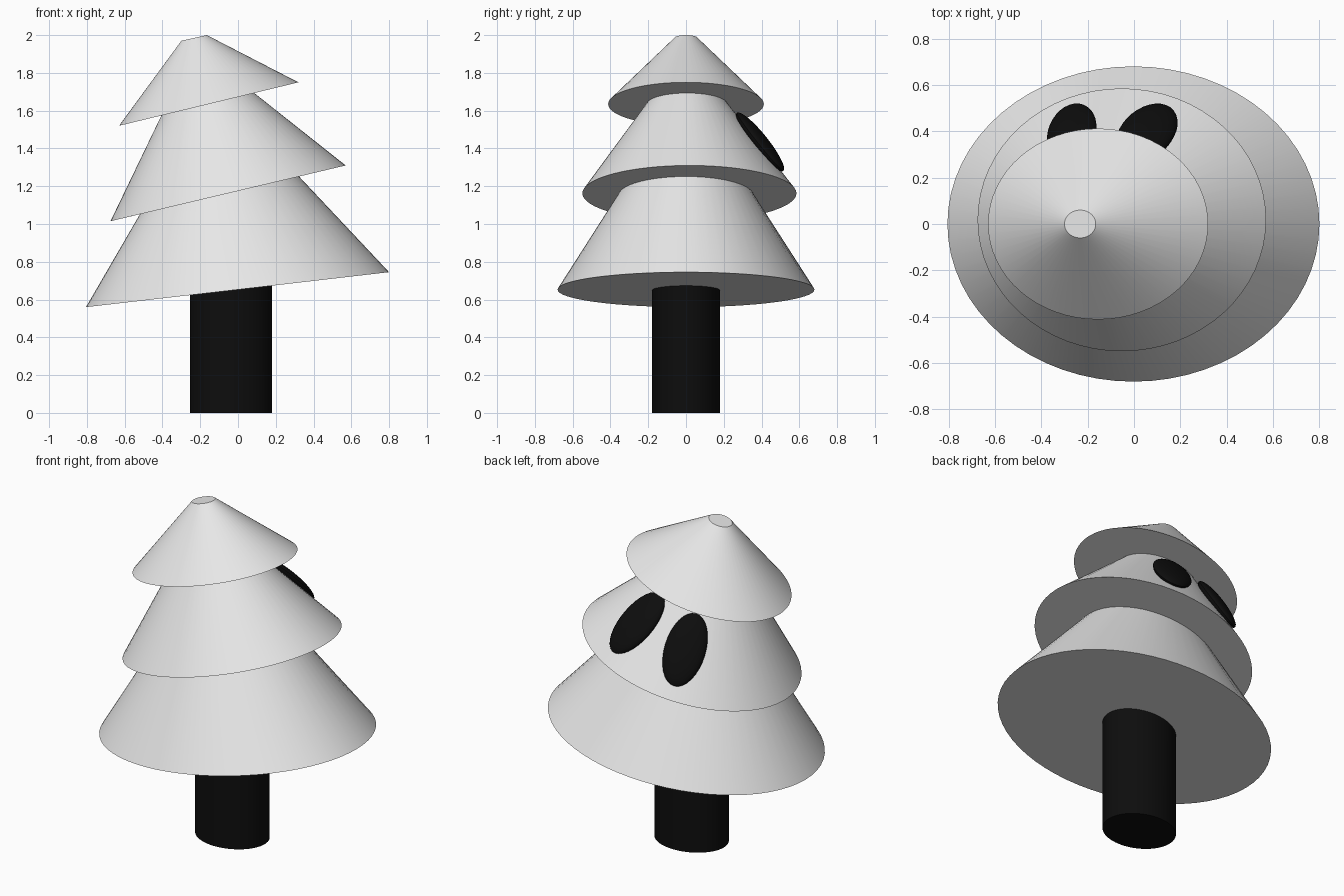
import bpy, bmesh, math
from mathutils import Vector, Matrix

if "Cube" in bpy.data.objects:
    bpy.data.objects.remove(bpy.data.objects["Cube"])


def material(name, v):
    m = bpy.data.materials.new(name)
    m.diffuse_color = (v, v, v, 1)
    m.use_nodes = True
    m.node_tree.nodes["Principled BSDF"].inputs["Base Color"].default_value = m.diffuse_color
    return m


WHITE = material("snow_white", 0.8)
BLACK = material("soft_black", 0.004)


def finish(name, bm, mat):
    bmesh.ops.recalc_face_normals(bm, faces=bm.faces)
    me = bpy.data.meshes.new(name)
    bm.to_mesh(me)
    bm.free()
    me.materials.append(mat)
    ob = bpy.data.objects.new(name, me)
    bpy.context.collection.objects.link(ob)
    bpy.ops.object.select_all(action='DESELECT')
    ob.select_set(True)
    bpy.context.view_layer.objects.active = ob
    bpy.ops.object.shade_smooth_by_angle(angle=math.radians(30))
    return ob


def ring_point(ring, a):
    """Point on a leaning ellipse given as (left x, left z, right x, right z, y radius, y centre)."""
    lx, lz, rx, rz, ry, yc = ring
    k = (1 + math.cos(a)) / 2
    return Vector((lx + (rx - lx) * k, yc + ry * math.sin(a), lz + (rz - lz) * k))


def surface(low, high, t, a):
    return ring_point(low, a).lerp(ring_point(high, a), t)


def loft(name, low, high, mat, n=64):
    bm = bmesh.new()
    rings = [[bm.verts.new(ring_point(r, 2 * math.pi * i / n)) for i in range(n)] for r in (low, high)]
    for i in range(n):
        j = (i + 1) % n
        bm.faces.new((rings[0][i], rings[0][j], rings[1][j], rings[1][i]))
    for r in rings:
        bm.faces.new(r)
    return finish(name, bm, mat)


# Leaning foliage tiers and trunk
MID_LOW = (-0.675, 1.015, 0.57, 1.31, 0.567, 0.018)
MID_HIGH = (-0.39, 1.607, 0.05, 1.722, 0.19, 0.005)
loft("trunk", (-0.255, 0, 0.18, 0, 0.18, 0), (-0.255, 0.65, 0.18, 0.70, 0.18, 0), BLACK)
loft("lower_tier", (-0.805, 0.56, 0.80, 0.745, 0.68, 0), (-0.50, 1.085, 0.29, 1.287, 0.335, 0), WHITE)
loft("middle_tier", MID_LOW, MID_HIGH, WHITE)
loft("upper_tier", (-0.63, 1.52, 0.32, 1.75, 0.412, 0), (-0.30, 1.97, -0.165, 2.0, 0.06, 0), WHITE)

# Flattened oval eyes resting on the back of the middle tier
for side, angle in (("left", 69), ("right", 111)):
    a, t, e = math.radians(angle), 0.45, 0.01
    p = surface(MID_LOW, MID_HIGH, t, a)
    up = (surface(MID_LOW, MID_HIGH, t + e, a) - p).normalized()
    across = surface(MID_LOW, MID_HIGH, t, a + e) - p
    normal = across.cross(up).normalized()
    across = up.cross(normal)
    frame = Matrix((across, up, normal)).transposed().to_4x4()
    bm = bmesh.new()
    bmesh.ops.create_uvsphere(bm, u_segments=32, v_segments=16, radius=1)
    bm.transform(Matrix.Translation(p + normal * 0.012) @ frame @ Matrix.Diagonal((0.115, 0.21, 0.04, 1)))
    finish(side + "_eye", bm, BLACK)
